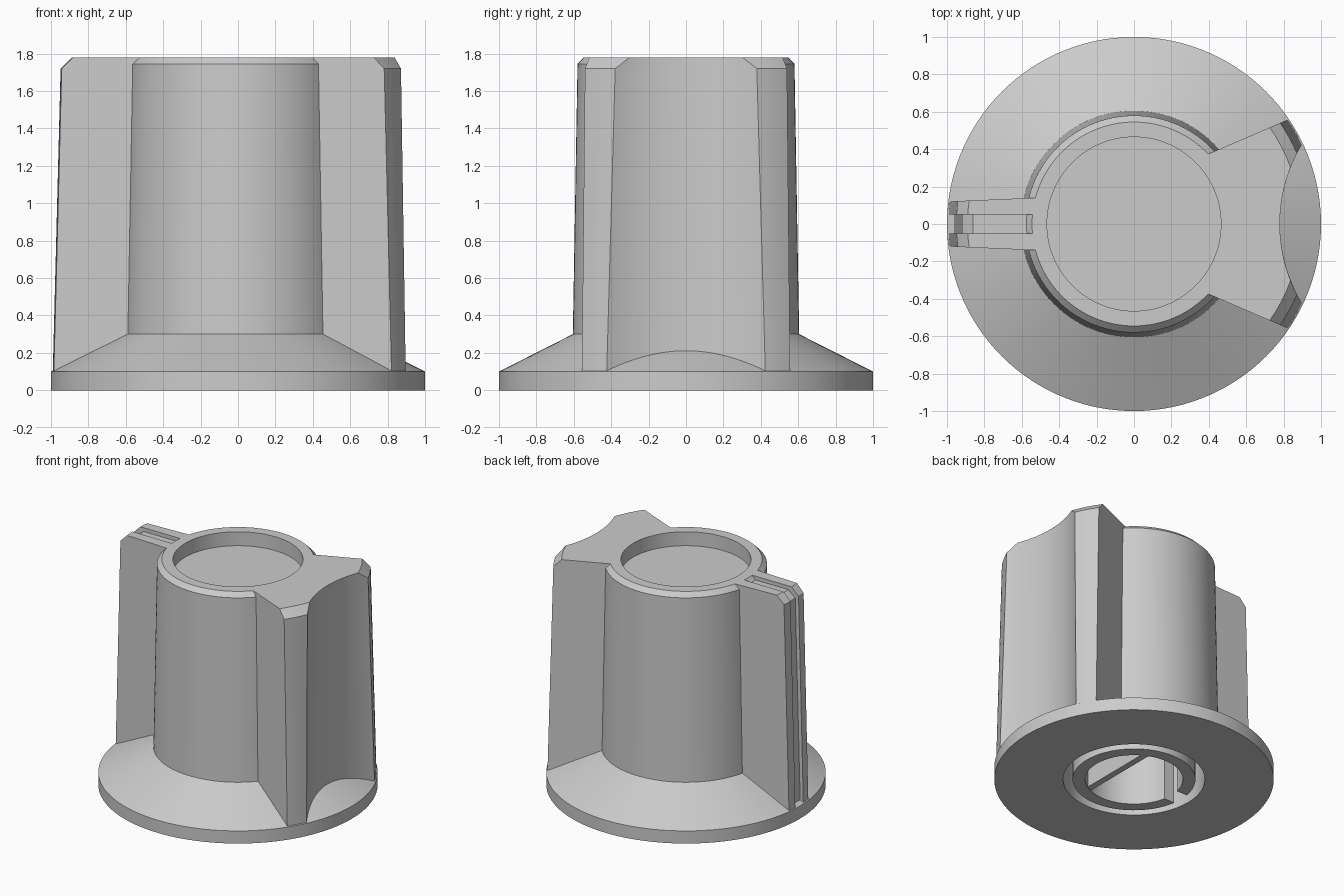
import bpy, bmesh, math

if "Cube" in bpy.data.objects:
    bpy.data.objects.remove(bpy.data.objects["Cube"])

grey = bpy.data.materials.new("plain grey")
grey.diffuse_color = (0.6, 0.6, 0.6, 1)
grey.use_nodes = True
grey.node_tree.nodes["Principled BSDF"].inputs["Base Color"].default_value = grey.diffuse_color


def loft(name, sections):
    """Closed solid through stacked outlines: [(z, [(x, y), ...]), ...]."""
    bm = bmesh.new()
    rings = [[bm.verts.new((x, y, z)) for x, y in pts] for z, pts in sections]
    n = len(rings[0])
    for a, b in zip(rings, rings[1:]):
        for i in range(n):
            j = (i + 1) % n
            bm.faces.new((a[i], a[j], b[j], b[i]))
    bm.faces.new(rings[0][::-1])
    bm.faces.new(rings[-1])
    bmesh.ops.recalc_face_normals(bm, faces=bm.faces)
    me = bpy.data.meshes.new(name)
    bm.to_mesh(me)
    bm.free()
    me.materials.append(grey)
    ob = bpy.data.objects.new(name, me)
    bpy.context.collection.objects.link(ob)
    return ob


def arc(r, a0, a1, n, cx=0.0):
    return [(cx + r * math.cos(a0 + (a1 - a0) * i / n),
             r * math.sin(a0 + (a1 - a0) * i / n)) for i in range(n + 1)]


def lathe(name, profile, n=120):
    """Solid of revolution from (radius, z) pairs."""
    return loft(name, [(z, arc(r, 0, 2 * math.pi, n)[:-1]) for r, z in profile])


def activate(ob):
    bpy.ops.object.select_all(action='DESELECT')
    ob.select_set(True)
    bpy.context.view_layer.objects.active = ob


def combine(ob, other, operation):
    """Apply a boolean and discard the second solid."""
    activate(ob)
    m = ob.modifiers.new("cut", 'BOOLEAN')
    m.operation, m.solver, m.object = operation, 'EXACT', other
    bpy.ops.object.modifier_apply(modifier=m.name)
    bpy.data.objects.remove(other)


# Outer edge of both wings: (height, radius)
EDGE = [(0.05, 0.993), (1.72, 0.95), (1.78, 0.89)]


# Wide grip: flared walls, rounded lips and a concave scoop
def grip_outline(r):
    k, c = 0.43, 0.204                      # wall line y = k x + c
    x = (-k * c + math.sqrt(r * r * (1 + k * k) - c * c)) / (1 + k * k)
    wall = math.atan2(k * x + c, x)
    sx, sr = 1.61, 0.83                     # scoop centre and radius
    lx = (r * r + sx * sx - sr * sr) / (2 * sx)
    lip = math.acos(lx / r)
    ly = r * math.sin(lip)
    s = math.atan2(ly, lx - sx)
    start = [(0.2, -(k * 0.2 + c))]
    return (start + arc(r, -wall, -lip, 4)
            + arc(sr, 2 * math.pi - s, s, 24, sx)[1:-1]
            + arc(r, lip, wall, 4) + [(0.2, k * 0.2 + c)])


grip = loft("grip", [(z, grip_outline(r)) for z, r in EDGE])


# Narrow pointer wing, slightly thinner towards its tip
def pointer_outline(r):
    half = 0.14 - 0.0476 * (r - 0.58)
    a = math.asin(half / r)
    return [(-0.3, 0.15)] + arc(r, math.pi - a, math.pi + a, 6) + [(-0.3, -0.15)]


pointer = loft("pointer", [(z, pointer_outline(r)) for z, r in EDGE])

# Indicator groove along the top and outer edge of the pointer
profile = [(-0.25, 1.75), (-0.86, 1.75), (-0.92, 1.70), (-0.966, 0.0),
           (-1.2, 0.0), (-1.2, 1.9), (-0.25, 1.9)]
groove = loft("groove", [(z, profile) for z in (-0.05, 0.05)])
for v in groove.data.vertices:              # lay the profile upright
    x, z, y = v.co
    v.co = (x, y, z)
bm = bmesh.new()
bm.from_mesh(groove.data)
bmesh.ops.recalc_face_normals(bm, faces=bm.faces)
bm.to_mesh(groove.data)
bm.free()
combine(pointer, groove, 'DIFFERENCE')

# Skirt and round body in one turned solid
knob = lathe("knob_body", [(1, 0), (1, 0.1), (0.605, 0.3), (0.58, 1.745), (0.545, 1.78)])
combine(knob, grip, 'UNION')
combine(knob, pointer, 'UNION')

# Recess in the top and hollow from below
combine(knob, lathe("recess", [(0.465, 1.67), (0.465, 1.9)]), 'DIFFERENCE')
combine(knob, lathe("hollow", [(0.507, -0.1), (0.507, 1.5)]), 'DIFFERENCE')

# Split shaft sleeve with a flat rib across it
g = 0.07
go, gi = math.asin(g / 0.44), math.asin(g / 0.35)
sleeve = (arc(0.44, -math.pi + go, math.pi - go, 72)
          + arc(0.35, math.pi - gi, -math.pi + gi, 72))
shaft_sleeve = loft("shaft_sleeve", [(z, sleeve) for z in (0.0, 1.51)])
rib = [(0.13, -0.34), (0.18, -0.34), (0.18, 0.34), (0.13, 0.34)]
shaft_flat = loft("shaft_flat", [(z, rib) for z in (0.005, 1.51)])

# Smooth curved walls, crisp edges
for ob in (knob, shaft_sleeve, shaft_flat):
    activate(ob)
    bpy.ops.object.shade_smooth_by_angle(angle=math.radians(25))
